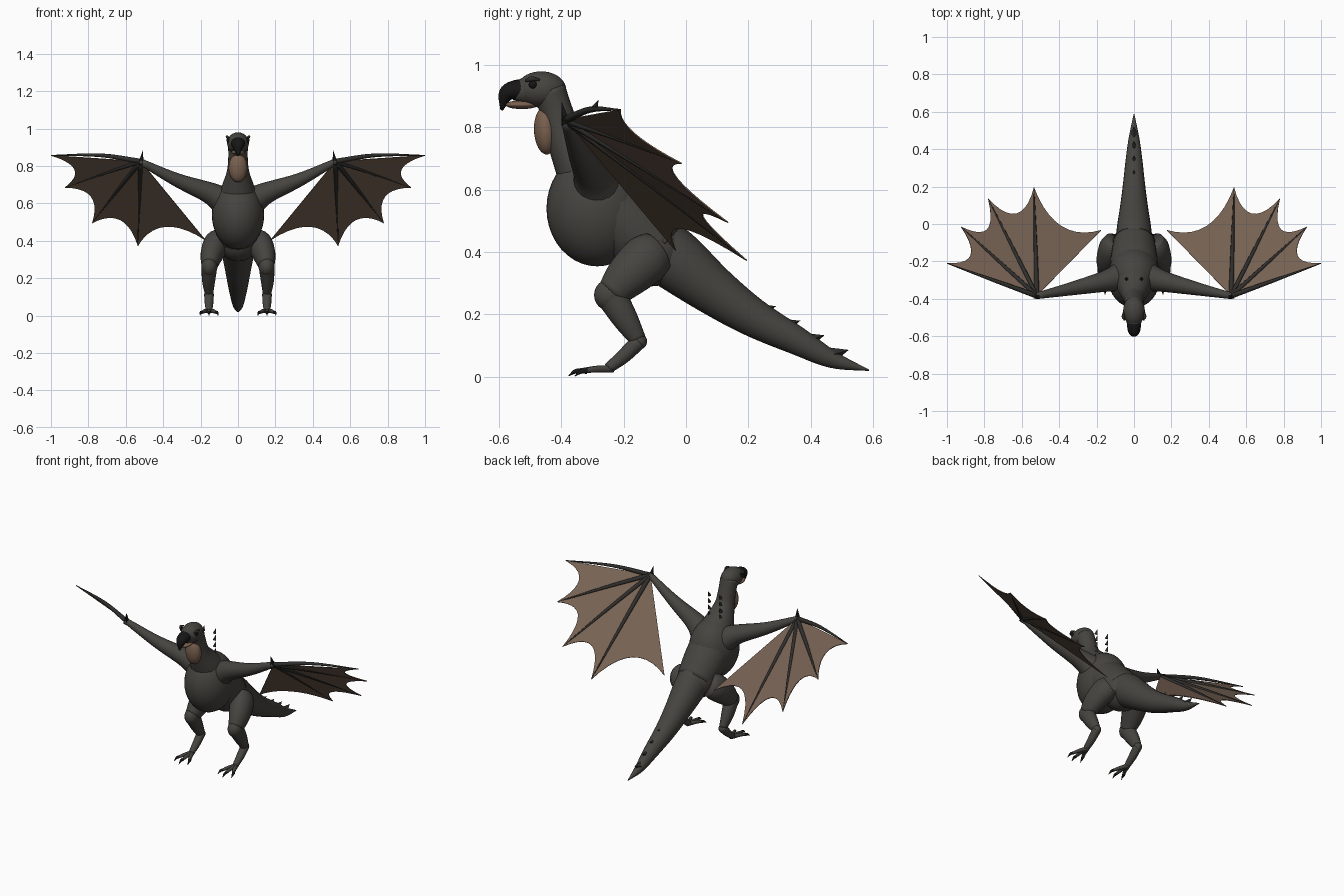
import bpy, bmesh, math
from mathutils import Vector

cube = bpy.data.objects.get("Cube")
if cube:
    bpy.data.objects.remove(cube, do_unlink=True)


def material(name, r, g, b):
    m = bpy.data.materials.new(name)
    m.use_nodes = True
    m.diffuse_color = (r, g, b, 1)
    bsdf = m.node_tree.nodes["Principled BSDF"]
    bsdf.inputs["Base Color"].default_value = (r, g, b, 1)
    bsdf.inputs["Roughness"].default_value = 0.8
    return m


HIDE = material("grey hide", 0.062, 0.058, 0.05)
BONE = material("dark bone", 0.028, 0.027, 0.025)
CLAW = material("black horn", 0.008, 0.008, 0.008)
MEMBRANE = material("brown membrane", 0.18, 0.12, 0.085)
SKIN = material("tan skin", 0.19, 0.115, 0.075)


def finish(bm, name, mat, smooth=True):
    bmesh.ops.recalc_face_normals(bm, faces=bm.faces)
    mesh = bpy.data.meshes.new(name)
    bm.to_mesh(mesh)
    bm.free()
    mesh.materials.append(mat)
    for p in mesh.polygons:
        p.use_smooth = smooth
    obj = bpy.data.objects.new(name, mesh)
    bpy.context.collection.objects.link(obj)
    return obj


def ellipsoid(name, mat, centre, radii, tilt=0):
    bm = bmesh.new()
    bmesh.ops.create_uvsphere(bm, u_segments=32, v_segments=20, radius=1)
    obj = finish(bm, name, mat)
    obj.location, obj.scale = centre, radii
    obj.rotation_euler.x = tilt
    return obj


def spline(points, steps):
    """Catmull-Rom through (x, y, z, radius) points."""
    p = [Vector(q) for q in points]
    p = [2 * p[0] - p[1]] + p + [2 * p[-1] - p[-2]]
    out = []
    for a, b, c, d in zip(p, p[1:], p[2:], p[3:]):
        for i in range(steps):
            t = i / steps
            out.append(0.5 * (2 * b + (c - a) * t + (2 * a - 5 * b + 4 * c - d) * t * t
                              + (3 * b - a - 3 * c + d) * t ** 3))
    return out + [p[-2]]


def tube(name, mat, points, steps=5, sides=20, wide=1.0):
    """Tapered limb along a smooth path; wide scales it sideways."""
    path = spline(points, steps)
    bm = bmesh.new()
    rings = []
    for i, q in enumerate(path):
        tan = (path[min(i + 1, len(path) - 1)] - path[max(i - 1, 0)]).to_3d().normalized()
        hint = Vector((1, 0, 0)) if abs(tan.x) < 0.75 else Vector((0, 1, 0))
        up = tan.cross(hint).normalized()
        side = up.cross(tan)
        r = max(q[3], 0.0015)
        rings.append([bm.verts.new(q.to_3d() + side * r * wide * math.cos(a) + up * r * math.sin(a))
                      for a in (2 * math.pi * k / sides for k in range(sides))])
    for lo, hi in zip(rings, rings[1:]):
        for k in range(sides):
            j = (k + 1) % sides
            bm.faces.new((lo[k], lo[j], hi[j], hi[k]))
    bm.faces.new(rings[0])
    bm.faces.new(rings[-1])
    return finish(bm, name, mat, sides > 5)


def spike(name, mat, base, direction, length, radius):
    """Four-sided pyramid with its foot centred on base."""
    bm = bmesh.new()
    bmesh.ops.create_cone(bm, cap_ends=True, segments=4, radius1=radius, radius2=0, depth=length)
    d = Vector(direction).normalized()
    obj = finish(bm, name, mat, False)
    obj.rotation_mode = "QUATERNION"
    obj.rotation_quaternion = d.to_track_quat("Z", "X")
    obj.location = Vector(base) + d * length / 2
    return obj


def membrane(name, root, tips):
    """Fan of skin from the wrist, scalloped between the finger tips."""
    bm = bmesh.new()
    hub = bm.verts.new(root)
    edge = []
    for a, b in zip(tips, tips[1:]):
        ctrl = ((a + b) / 2).lerp(root, 0.4)
        for i in range(10):
            t = i / 10
            edge.append(bm.verts.new(a * (1 - t) ** 2 + ctrl * 2 * t * (1 - t) + b * t * t))
    edge.append(bm.verts.new(tips[-1]))
    for a, b in zip(edge, edge[1:]):
        bm.faces.new((hub, a, b))
    obj = finish(bm, name, MEMBRANE, False)
    mod = obj.modifiers.new("thickness", "SOLIDIFY")
    mod.thickness, mod.offset = 0.004, 0


# Trunk, neck and tail
ellipsoid("torso", HIDE, (0, -0.285, 0.54), (0.14, 0.163, 0.186))
tube("loin", HIDE, [(0, -0.27, 0.56, 0.13), (0, -0.18, 0.48, 0.125), (0, -0.09, 0.4, 0.11)])
ellipsoid("pelvis", HIDE, (0, -0.11, 0.405), (0.115, 0.115, 0.115))
tube("tail", HIDE, [(0, -0.11, 0.43, 0.1), (0, -0.03, 0.37, 0.098), (0, 0.09, 0.275, 0.079),
                    (0, 0.215, 0.19, 0.062), (0, 0.36, 0.113, 0.045), (0, 0.47, 0.055, 0.028),
                    (0, 0.588, 0.02, 0.002)], wide=0.95)
tube("neck", HIDE, [(0, -0.28, 0.6, 0.115), (0, -0.335, 0.68, 0.09), (0, -0.39, 0.77, 0.06),
                    (0, -0.415, 0.85, 0.052), (0, -0.44, 0.92, 0.054)])

# Head
ellipsoid("head", HIDE, (0, -0.465, 0.922), (0.058, 0.08, 0.058))
tube("muzzle", HIDE, [(0, -0.47, 0.925, 0.05), (0, -0.52, 0.917, 0.042), (0, -0.55, 0.913, 0.03)])
tube("beak", CLAW, [(0, -0.515, 0.921, 0.034), (0, -0.55, 0.919, 0.032),
                    (0, -0.578, 0.905, 0.025), (0, -0.592, 0.855, 0.004)], wide=1.15)
ellipsoid("lower_jaw", SKIN, (0, -0.527, 0.873), (0.035, 0.053, 0.014))
ellipsoid("throat_pouch", SKIN, (0, -0.45, 0.79), (0.05, 0.038, 0.077), 0.05)

# Spines along the tail
for i in range(6):
    t = i / 5
    spike(f"tail_spine_{i + 1}", BONE, (0, 0.1 + 0.37 * t, 0.31 - 0.24 * t),
          (0, 1, 0.3), 0.035 + 0.02 * t, 0.014 + 0.01 * t)

for s, word in ((1, "left"), (-1, "right")):
    def side(*pts):
        return [(s * p[0], *p[1:]) for p in pts]

    # Eye and brow
    ellipsoid(f"{word}_eye", CLAW, (s * 0.053, -0.492, 0.938), (0.009, 0.013, 0.013))
    tube(f"{word}_brow", BONE, side((0.05, -0.515, 0.95, 0.004), (0.058, -0.495, 0.956, 0.008),
                                    (0.056, -0.47, 0.952, 0.003)), sides=8)

    # Upright row of back spines
    for i in range(5):
        spike(f"{word}_back_spine_{i + 1}", BONE, (s * 0.04, -0.295, 0.69 + 0.042 * i),
              (0, 0.45, 1), 0.034, 0.012)

    # Wing
    wrist = Vector((s * 0.52, -0.385, 0.825))
    tips = [Vector(p) for p in side((1, -0.21, 0.857), (0.925, -0.015, 0.685), (0.78, 0.135, 0.495),
                                    (0.535, 0.195, 0.373), (0.175, -0.033, 0.405))]
    tube(f"{word}_wing_arm", HIDE, side((0.06, -0.28, 0.6, 0.085), (0.15, -0.305, 0.655, 0.058),
                                        (0.33, -0.345, 0.727, 0.036), (0.525, -0.385, 0.825, 0.017)))
    for i, tip in enumerate(tips[:4]):
        mid = wrist.lerp(tip, 0.45) + Vector((0, 0, 0.018 if i == 0 else 0.004))
        tube(f"{word}_wing_finger_{i + 1}", BONE,
             [(*wrist, 0.014), (*mid, 0.01), (*tip, 0.002)], sides=8)
    membrane(f"{word}_wing_membrane", wrist, tips)
    spike(f"{word}_wing_thumb", CLAW, wrist - Vector((0, 0, 0.015)), (-s * 0.15, -0.2, 1), 0.075, 0.02)

    # Leg
    tube(f"{word}_thigh", HIDE, side((0.1, -0.095, 0.4, 0.07), (0.12, -0.13, 0.375, 0.08),
                                     (0.142, -0.19, 0.32, 0.07), (0.153, -0.24, 0.265, 0.05)), wide=0.85)
    ellipsoid(f"{word}_knee", HIDE, (s * 0.153, -0.243, 0.262), (0.043, 0.052, 0.052))
    tube(f"{word}_shin", HIDE, side((0.153, -0.243, 0.265, 0.05), (0.157, -0.195, 0.185, 0.041),
                                    (0.155, -0.152, 0.115, 0.026)), wide=0.85)
    ellipsoid(f"{word}_ankle", HIDE, (s * 0.155, -0.152, 0.113), (0.025, 0.027, 0.027))
    tube(f"{word}_foot", HIDE, side((0.155, -0.152, 0.113, 0.026), (0.155, -0.2, 0.066, 0.023),
                                    (0.155, -0.25, 0.026, 0.017)))
    for i, spread in enumerate((-1, 0, 1)):
        reach = -0.345 + 0.02 * abs(spread)
        x = 0.155 + 0.038 * spread
        tube(f"{word}_toe_{i + 1}", HIDE, side((0.155, -0.235, 0.025, 0.013),
             (0.155 + 0.022 * spread, -0.29, 0.024, 0.011), (x, reach, 0.018, 0.008)), sides=10)
        tube(f"{word}_claw_{i + 1}", CLAW, side((x, reach + 0.006, 0.018, 0.009),
             (x + 0.006 * spread, reach - 0.012, 0.016, 0.007),
             (x + 0.01 * spread, reach - 0.032, 0.002, 0.001)), sides=8)
